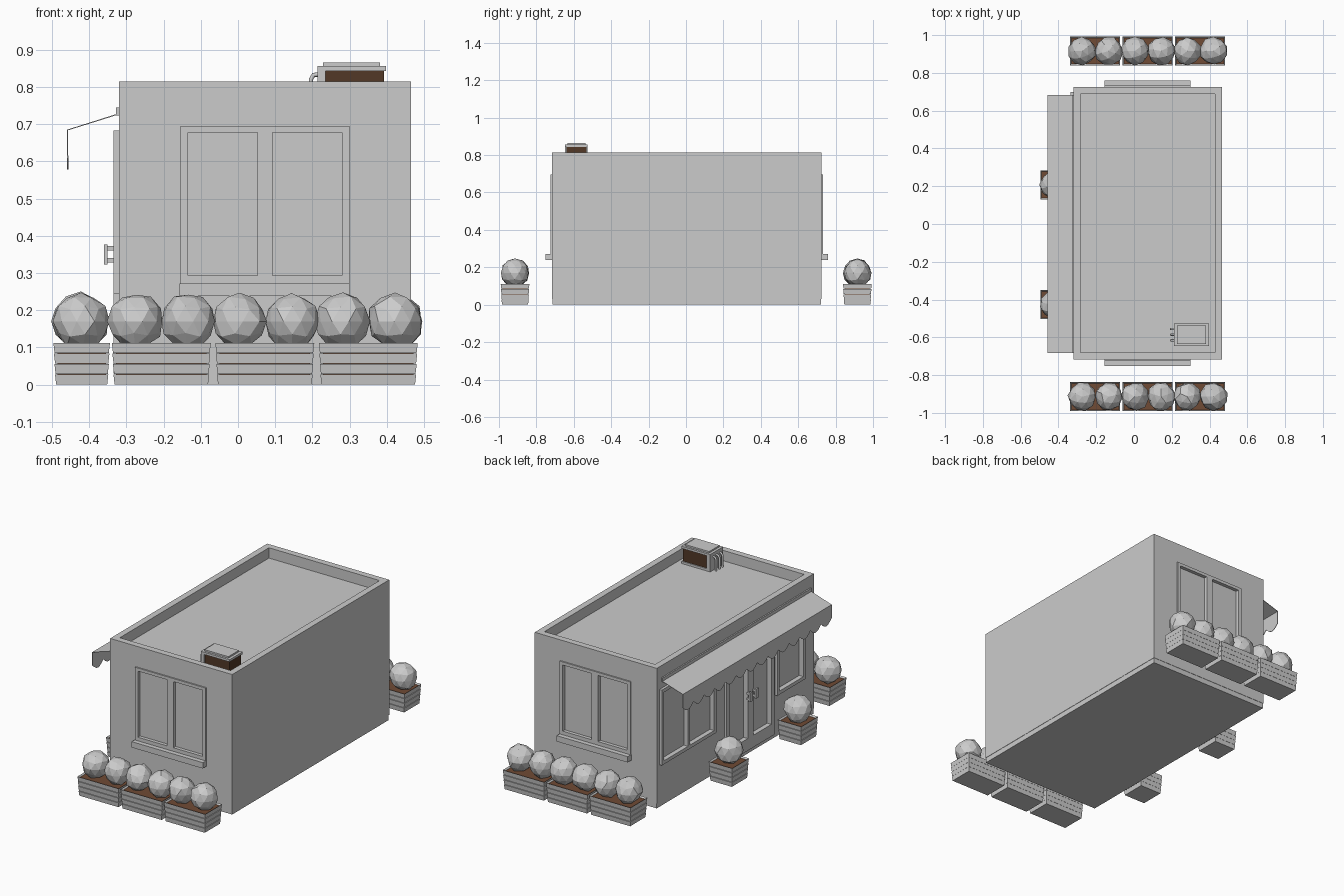
import bpy, bmesh, math, random
from mathutils import Vector

random.seed(4)
cube = bpy.data.objects.get("Cube")
if cube:
    bpy.data.objects.remove(cube, do_unlink=True)


def material(name, rgb):
    m = bpy.data.materials.new(name)
    m.use_nodes = True
    m.diffuse_color = (*rgb, 1)
    m.node_tree.nodes["Principled BSDF"].inputs["Base Color"].default_value = (*rgb, 1)
    return m


GREY = material("plain_grey", (0.6, 0.6, 0.6))
SOIL = material("soil_brown", (0.16, 0.07, 0.035))
DARK = material("grille_brown", (0.085, 0.04, 0.02))


def finish(name, bm, *mats):
    bmesh.ops.recalc_face_normals(bm, faces=bm.faces)
    mesh = bpy.data.meshes.new(name)
    bm.to_mesh(mesh)
    bm.free()
    ob = bpy.data.objects.new(name, mesh)
    bpy.context.collection.objects.link(ob)
    for m in mats or (GREY,):
        mesh.materials.append(m)
    return ob


def add_box(bm, lo, hi, taper=0.0):
    """Box between two corners; its foot is narrower by taper on each side."""
    lo, hi = Vector(lo), Vector(hi)
    mid, size = (lo + hi) / 2, hi - lo
    verts = bmesh.ops.create_cube(bm, size=1)["verts"]
    for v in verts:
        low = v.co.z < 0
        for a in range(3):
            half = abs(size[a]) / 2 - (taper if low and a < 2 else 0)
            v.co[a] = mid[a] + math.copysign(half, v.co[a])
    return verts


def box(name, lo, hi, mat=GREY):
    bm = bmesh.new()
    add_box(bm, lo, hi)
    return finish(name, bm, mat)


# Building shell: plinth and walls with a sunken roof behind a parapet
X0, X1, Y0, Y1, TOP = -0.32, 0.465, -0.717, 0.725, 0.815
ROOF = 0.755
box("plinth", (X0 + 0.002, Y0 + 0.002, 0), (X1 - 0.002, Y1 - 0.002, 0.035))
bm = bmesh.new()
add_box(bm, (X0, Y0, 0.03), (X1, Y1, TOP))
bm.faces.ensure_lookup_table()
lid = max(bm.faces, key=lambda f: f.calc_center_median().z)
bmesh.ops.inset_region(bm, faces=[lid], thickness=0.052)
well = bmesh.ops.extrude_face_region(bm, geom=[lid])["geom"]
bmesh.ops.delete(bm, geom=[lid], context="FACES_ONLY")
for v in well:
    if isinstance(v, bmesh.types.BMVert):
        v.co.z = ROOF
walls = finish("walls", bm)

# Corners of a box on a wall: u runs along the wall, d outwards from it
def on_wall(side, u0, u1, z0, z1, d0, d1):
    if side == "front":
        return (u0, Y0 - d1, z0), (u1, Y0 - d0, z1)
    if side == "back":
        return (u0, Y1 + d0, z0), (u1, Y1 + d1, z1)
    return (X0 - d1, u0, z0), (X0 - d0, u1, z1)


cutters = bmesh.new()


def framed(name, side, outer, panes, depth):
    """Frame of posts and rails round recessed panes."""
    u0, u1, z0, z1 = outer
    bottom, top = panes[0][2:]
    bars = [(u0, u1, z0, bottom), (u0, u1, top, z1)]
    edges = [u0] + [e for p in panes for e in p[:2]] + [u1]
    for a, b in zip(edges[::2], edges[1::2]):
        bars.append((a, b, bottom, top))
    bm = bmesh.new()
    for bar in bars:
        add_box(bm, *on_wall(side, *bar, -0.002, depth))
    for pane in panes:
        add_box(cutters, *on_wall(side, *pane, -0.012, 0.02))
    finish(name, bm)


# End windows with sills
for side in ("front", "back"):
    panes = [(-0.135, 0.052, 0.293, 0.677), (0.093, 0.28, 0.293, 0.677)]
    framed(side + "_window_frame", side, (-0.155, 0.3, 0.272, 0.695), panes, 0.008)
    box(side + "_window_sill", *on_wall(side, -0.157, 0.3, 0.238, 0.272, -0.002, 0.035))

# Shop side: two windows and a double door
framed("wide_shop_window_frame", "shop", (0.2, 0.7, 0.245, 0.683),
       [(0.22, 0.44, 0.265, 0.663), (0.46, 0.68, 0.265, 0.663)], 0.015)
framed("narrow_shop_window_frame", "shop", (-0.62, -0.36, 0.245, 0.683),
       [(-0.6, -0.38, 0.265, 0.663)], 0.015)
framed("double_door_frame", "shop", (-0.335, 0.105, 0.03, 0.683),
       [(-0.305, -0.14, 0.1, 0.65), (-0.09, 0.075, 0.1, 0.65)], 0.015)
for i, y in enumerate((-0.142, -0.088)):
    bm = bmesh.new()
    add_box(bm, *on_wall("shop", y - 0.013, y + 0.013, 0.323, 0.377, 0.03, 0.04))
    for z in (0.328, 0.36):
        add_box(bm, *on_wall("shop", y - 0.008, y + 0.008, z, z + 0.012, 0.014, 0.031))
    finish(f"door_handle_{i + 1}", bm)

# Sink the panes into the walls
cutter = finish("pane_cutter", cutters)
cutter.hide_render = True
mod = walls.modifiers.new("pane_recesses", "BOOLEAN")
mod.operation, mod.solver, mod.object = "DIFFERENCE", "EXACT", cutter
bpy.context.view_layer.objects.active = walls
bpy.ops.object.modifier_apply(modifier=mod.name)
bpy.data.objects.remove(cutter, do_unlink=True)

# Awning with a scalloped valance
SCALLOPS, STEPS = 14, 6
bm = bmesh.new()
rows = []
for i in range(SCALLOPS * STEPS + 1):
    y = -0.683 + 1.367 * i / (SCALLOPS * STEPS)
    hem = 0.608 - 0.03 * abs(math.sin(math.pi * i / STEPS))
    profile = ((X0, 0.729), (-0.459, 0.685), (-0.459, hem))
    rows.append([bm.verts.new((x, y, z)) for x, z in profile])
for a, b in zip(rows, rows[1:]):
    for k in range(2):
        bm.faces.new((a[k], a[k + 1], b[k + 1], b[k]))
awning = finish("awning", bm)
awning.modifiers.new("cloth_thickness", "SOLIDIFY").thickness = 0.003
box("awning_rail", *on_wall("shop", -0.683, 0.684, 0.723, 0.745, -0.002, 0.008))

# Rooftop cooling unit
box("cooler_grille", (0.232, -0.64, ROOF), (0.392, -0.532, 0.846), DARK)
box("cooler_base", (0.213, -0.646, ROOF - 0.002), (0.398, -0.526, 0.768))
box("cooler_side_panel", (0.213, -0.646, 0.765), (0.235, -0.526, 0.846))
box("cooler_lid", (0.213, -0.646, 0.843), (0.398, -0.526, 0.856))
box("cooler_cap", (0.228, -0.634, 0.855), (0.382, -0.538, 0.865))
for i in range(3):
    curve = bpy.data.curves.new("cooler_pipe", "CURVE")
    curve.dimensions = "3D"
    curve.bevel_depth, curve.bevel_resolution = 0.006, 2
    path = [(0.216, 0.833), (0.203, 0.832), (0.196, 0.82), (0.196, ROOF)]
    spline = curve.splines.new("POLY")
    spline.points.add(len(path) - 1)
    for p, (x, z) in zip(spline.points, path):
        p.co = (x, -0.616 + 0.03 * i, z, 1)
    curve.materials.append(GREY)
    pipe = bpy.data.objects.new(f"cooler_pipe_{i + 1}", curve)
    bpy.context.collection.objects.link(pipe)


# Slatted planter: four flared boards round a soil core
def planter(name, x, y, hx, hy):
    bm = bmesh.new()
    for k in range(4):
        grow = 0.0015 * (k - 3)
        z = 0.0285 * k
        add_box(bm, (x - hx - grow, y - hy - grow, z),
                (x + hx + grow, y + hy + grow, z + 0.0265), 0.003)
    bm.faces.ensure_lookup_table()
    lid = max(bm.faces, key=lambda f: f.calc_center_median().z)
    bmesh.ops.inset_region(bm, faces=[lid], thickness=0.01)
    for v in lid.verts:
        v.co.z -= 0.008
    lid.material_index = 1
    before = set(bm.faces)
    add_box(bm, (x - hx + 0.011, y - hy + 0.011, 0.01),
            (x + hx - 0.011, y + hy - 0.011, 0.095))
    for f in set(bm.faces) - before:
        f.material_index = 1
    finish(name, bm, GREY, SOIL)


# Faceted round shrub
def shrub(name, x, y, r):
    bm = bmesh.new()
    bmesh.ops.create_icosphere(bm, subdivisions=2, radius=r)
    turn = random.uniform(0, math.tau)
    for v in bm.verts:
        c = v.co * random.uniform(0.93, 1.05)
        v.co = (x + c.x * math.cos(turn) - c.y * math.sin(turn),
                y + c.x * math.sin(turn) + c.y * math.cos(turn),
                0.17 + c.z)
    finish(name, bm)


for side, y in (("front", -0.914), ("back", 0.916)):
    for i in range(3):
        x = -0.206 + 0.278 * i
        planter(f"{side}_planter_{i + 1}", x, y, 0.133, 0.077)
        for j, dx in enumerate((-0.068, 0.072)):
            shrub(f"{side}_shrub_{2 * i + j + 1}", x + dx, y, 0.075)
for i, y in enumerate((-0.427, 0.207)):
    planter(f"door_planter_{i + 1}", -0.42, y, 0.076, 0.077)
    shrub(f"door_shrub_{i + 1}", -0.422, y, 0.077)
